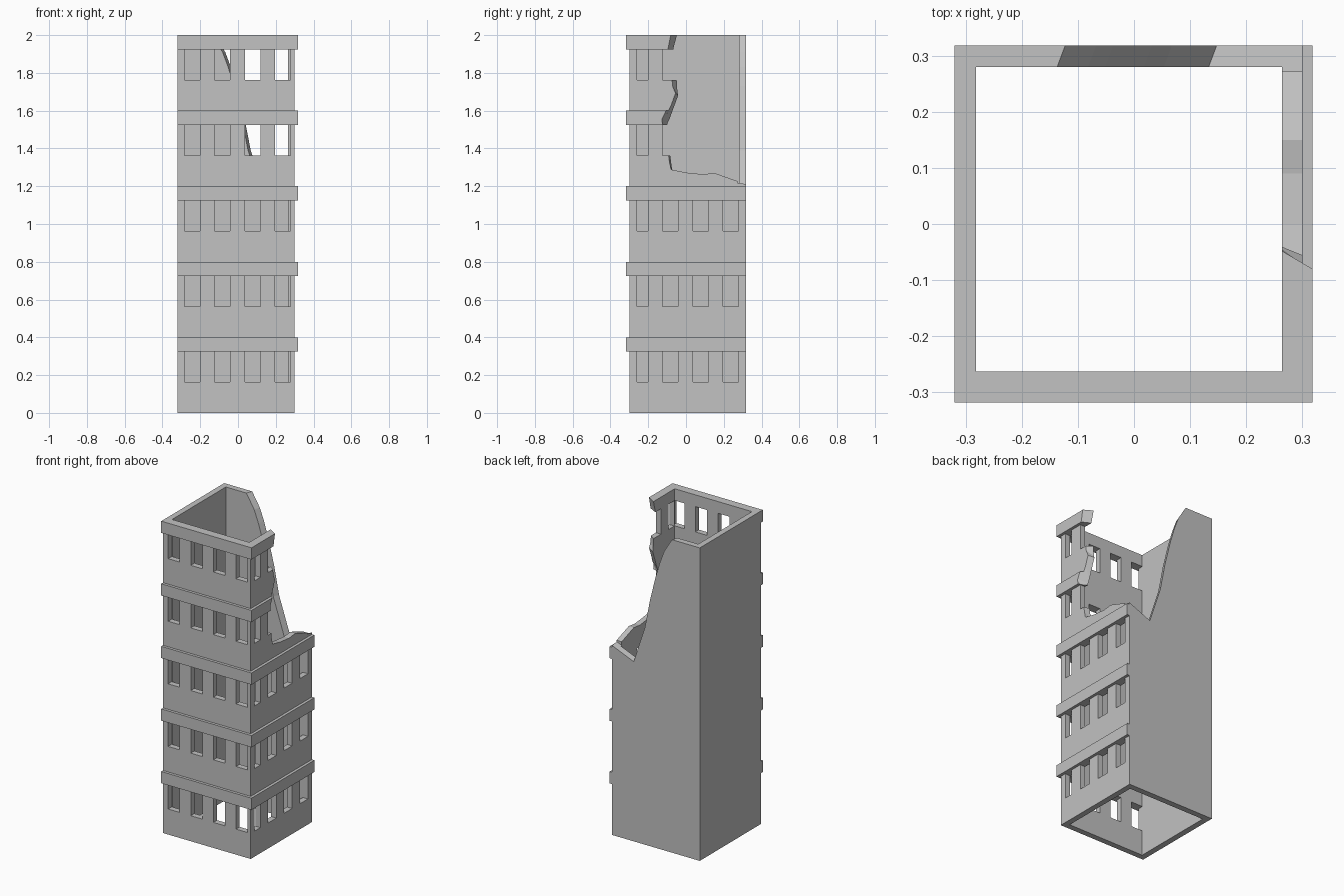
import bpy, bmesh

if "Cube" in bpy.data.objects:
    bpy.data.objects.remove(bpy.data.objects["Cube"])

concrete = bpy.data.materials.new("concrete grey")
concrete.diffuse_color = (0.54, 0.54, 0.54, 1)
concrete.use_nodes = True
concrete.node_tree.nodes["Principled BSDF"].inputs["Base Color"].default_value = concrete.diffuse_color


def finish(bm, name):
    bmesh.ops.triangulate(bm, faces=[f for f in bm.faces if len(f.verts) > 4])
    bmesh.ops.recalc_face_normals(bm, faces=bm.faces)
    me = bpy.data.meshes.new(name)
    bm.to_mesh(me)
    bm.free()
    me.materials.append(concrete)
    ob = bpy.data.objects.new(name, me)
    bpy.context.collection.objects.link(ob)
    return ob


def loft(bm, a, b):
    """Closed solid between two matching 3D outlines."""
    va = [bm.verts.new(p) for p in a]
    vb = [bm.verts.new(p) for p in b]
    n = len(a)
    bm.faces.new(va)
    bm.faces.new(vb[::-1])
    for i in range(n):
        j = (i + 1) % n
        q = (va[i], va[j], vb[j], vb[i])
        bm.faces.new(q[:3])
        bm.faces.new((q[0], q[2], q[3]))


def box(bm, x0, x1, y0, y1, z0, z1):
    o = [(x0, y0), (x1, y0), (x1, y1), (x0, y1)]
    vs = [[bm.verts.new((x, y, z)) for x, y in o] for z in (z0, z1)]
    bm.faces.new(vs[0][::-1])
    bm.faces.new(vs[1])
    for i in range(4):
        j = (i + 1) % 4
        bm.faces.new((vs[0][i], vs[0][j], vs[1][j], vs[1][i]))


def cut(ob, *cutters):
    for c in cutters:
        m = ob.modifiers.new("cut", 'BOOLEAN')
        m.operation, m.solver, m.object = 'DIFFERENCE', 'EXACT', c
    dg = bpy.context.evaluated_depsgraph_get()
    me = bpy.data.meshes.new_from_object(ob.evaluated_get(dg))
    ob.modifiers.clear()
    ob.data = me


# Hollow square tube of walls, open at top and bottom
bm = bmesh.new()
rings = []
for x0, x1, y0, y1 in ((-.32, .30, -.30, .318), (-.282, .264, -.263, .28)):
    for z in (0, 2):
        rings.append([bm.verts.new(p) for p in
                      ((x0, y0, z), (x1, y0, z), (x1, y1, z), (x0, y1, z))])
ob0, ot, ib, it = rings
for i in range(4):
    j = (i + 1) % 4
    for a, b in ((ob0, ot), (ot, it), (it, ib), (ib, ob0)):
        bm.faces.new((a[i], a[j], b[j], b[i]))
walls = finish(bm, "tower_walls")

# Window openings on the front and right walls, five floors
bm = bmesh.new()
for k in range(5):
    z0, z1 = 0.4 * k + 0.163, 0.4 * k + 0.325
    for c in (-.243, -.083, .077, .237):
        box(bm, c - .041, c + .041, -.4, -.261, z0, z1)
        box(bm, .25, .4, max(c - .041, -.26), c + .041, z0, z1)
windows = finish(bm, "window_cutter")

# Broken area of the right wall: outer and inner crack outlines (y, z)
outer = [(-.09, 2.1), (-.09, 2), (-.105, 1.925), (-.097, 1.765), (-.07, 1.70),
         (-.135, 1.565), (-.12, 1.5), (-.10, 1.36), (-.085, 1.29)]
inner = [(-.04, 2.1), (-.04, 2), (-.06, 1.925), (-.04, 1.765), (-.035, 1.68),
         (-.09, 1.53), (-.10, 1.48), (-.08, 1.36), (-.07, 1.285)]
foot = [(0, 1.272), (.09, 1.263), (.15, 1.27), (.32, 1.21), (.4, 1.19), (.4, 2.1)]
bm = bmesh.new()
loft(bm, [(.335, y, z) for y, z in outer + foot],
     [(.25, y, z) for y, z in inner + foot])
right_break = finish(bm, "right_break_cutter")

# Broken area of the back wall, a curve falling to the right (x, z)
curve = [(-.12, 2.1), (-.12, 2), (-.065, 1.91), (-.035, 1.83), (-.005, 1.73),
         (.035, 1.57), (.07, 1.39), (.15, 1.148), (.30, 1.21), (.4, 1.25), (.4, 2.1)]
bm = bmesh.new()
loft(bm, [(x, .325, z) for x, z in curve],
     [(x - .02, .272, z) for x, z in curve])
back_break = finish(bm, "back_break_cutter")

cut(walls, windows, right_break, back_break)

# L-shaped floor bands wrapping the front and right sides
for k in range(5):
    z0, z1 = 0.4 * k + 0.325, 0.4 * k + 0.4
    plan = [(-.32, -.318), (.318, -.318), (.318, .318), (.30, .318), (.30, -.30), (-.32, -.30)]
    bm = bmesh.new()
    loft(bm, [(x, y, z0) for x, y in plan], [(x, y, z1) for x, y in plan])
    band = finish(bm, "floor_band_%d" % (k + 1))
    if k > 2:
        cut(band, right_break)

for c in (windows, right_break, back_break):
    bpy.data.objects.remove(c)
